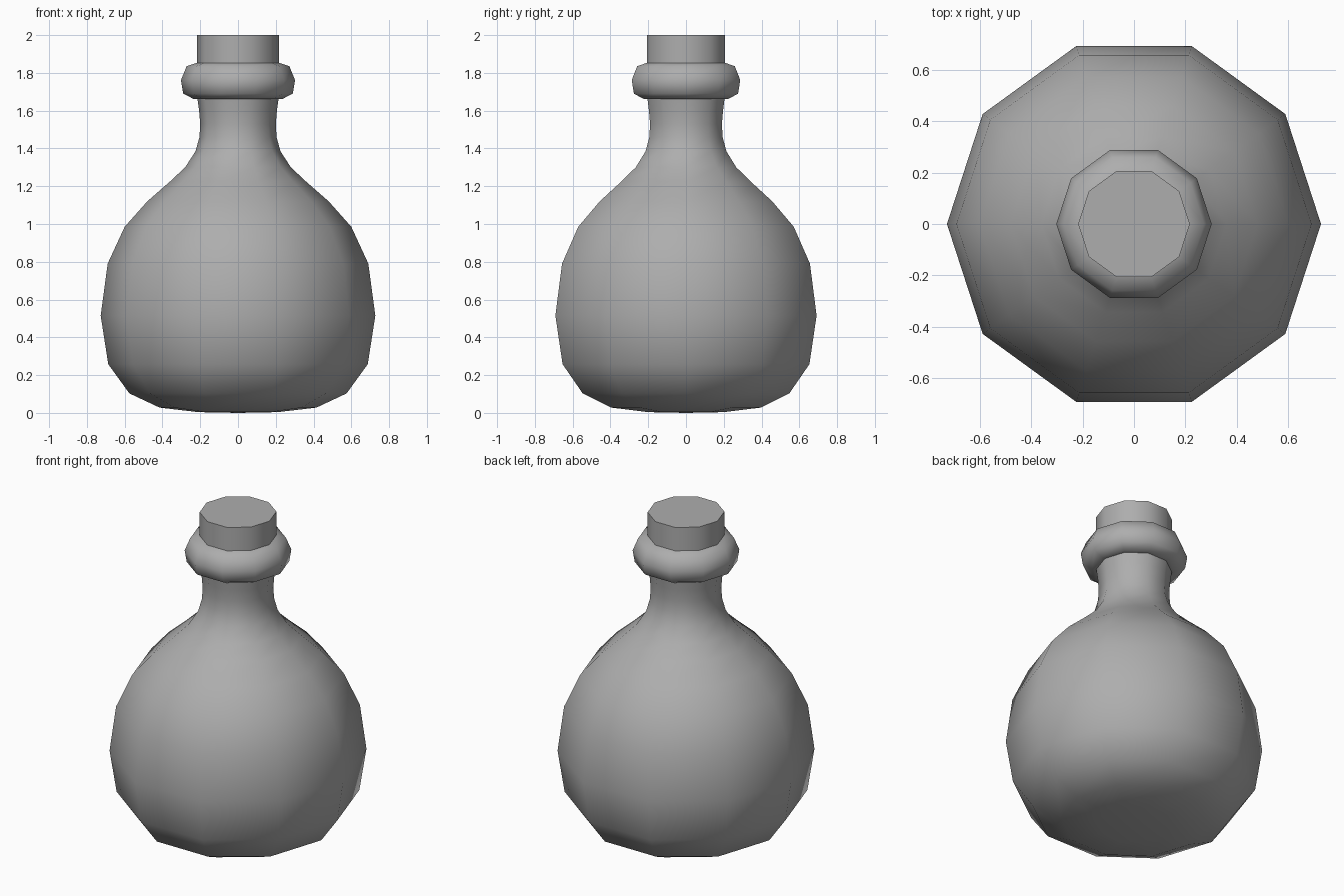
import bpy, bmesh, math

if "Cube" in bpy.data.objects:
    bpy.data.objects.remove(bpy.data.objects["Cube"])

SIDES = 10

# Mid-grey surface shared by all parts
GREY = bpy.data.materials.new("dark_grey")
GREY.diffuse_color = (0.42, 0.42, 0.42, 1)
GREY.use_nodes = True
GREY.node_tree.nodes["Principled BSDF"].inputs["Base Color"].default_value = GREY.diffuse_color


def lathe(name, profile, angle=40, close_top=False):
    """Turn an (r, z) profile into a ten-sided part; r = 0 becomes a pole."""
    bm = bmesh.new()
    rings = []
    for r, z in profile:
        if r == 0:
            rings.append([bm.verts.new((0, 0, z))] * SIDES)
        else:
            rings.append([bm.verts.new((r * math.cos(2 * math.pi * i / SIDES),
                                        r * math.sin(2 * math.pi * i / SIDES), z))
                          for i in range(SIDES)])
    for a, b in zip(rings, rings[1:]):
        for i in range(SIDES):
            j = (i + 1) % SIDES
            bm.faces.new(list(dict.fromkeys((a[i], a[j], b[j], b[i]))))
    if close_top:
        bm.faces.new(rings[-1])
    bmesh.ops.recalc_face_normals(bm, faces=bm.faces[:])
    mesh = bpy.data.meshes.new(name)
    bm.to_mesh(mesh)
    bm.free()
    mesh.materials.append(GREY)
    obj = bpy.data.objects.new(name, mesh)
    bpy.context.collection.objects.link(obj)
    bpy.ops.object.select_all(action='DESELECT')
    obj.select_set(True)
    bpy.context.view_layer.objects.active = obj
    bpy.ops.object.shade_smooth_by_angle(angle=math.radians(angle))
    return obj


# Round belly, shoulder and neck
lathe("bottle_body", [
    (0, 0), (0.21, 0.004), (0.415, 0.028), (0.575, 0.103), (0.687, 0.258),
    (0.727, 0.515), (0.69, 0.79), (0.60, 0.985), (0.48, 1.12),
    (0.36, 1.225), (0.28, 1.30), (0.225, 1.385), (0.204, 1.46),
    (0.20, 1.53), (0.206, 1.60), (0.215, 1.665)])

# Rolled lip around the mouth
lathe("bottle_lip", [
    (0.213, 1.662), (0.235, 1.662), (0.29, 1.69), (0.302, 1.762),
    (0.272, 1.835), (0.213, 1.855)], angle=60)

# Cork stopper
lathe("cork", [(0.217, 1.85), (0.217, 2.0)], close_top=True)
